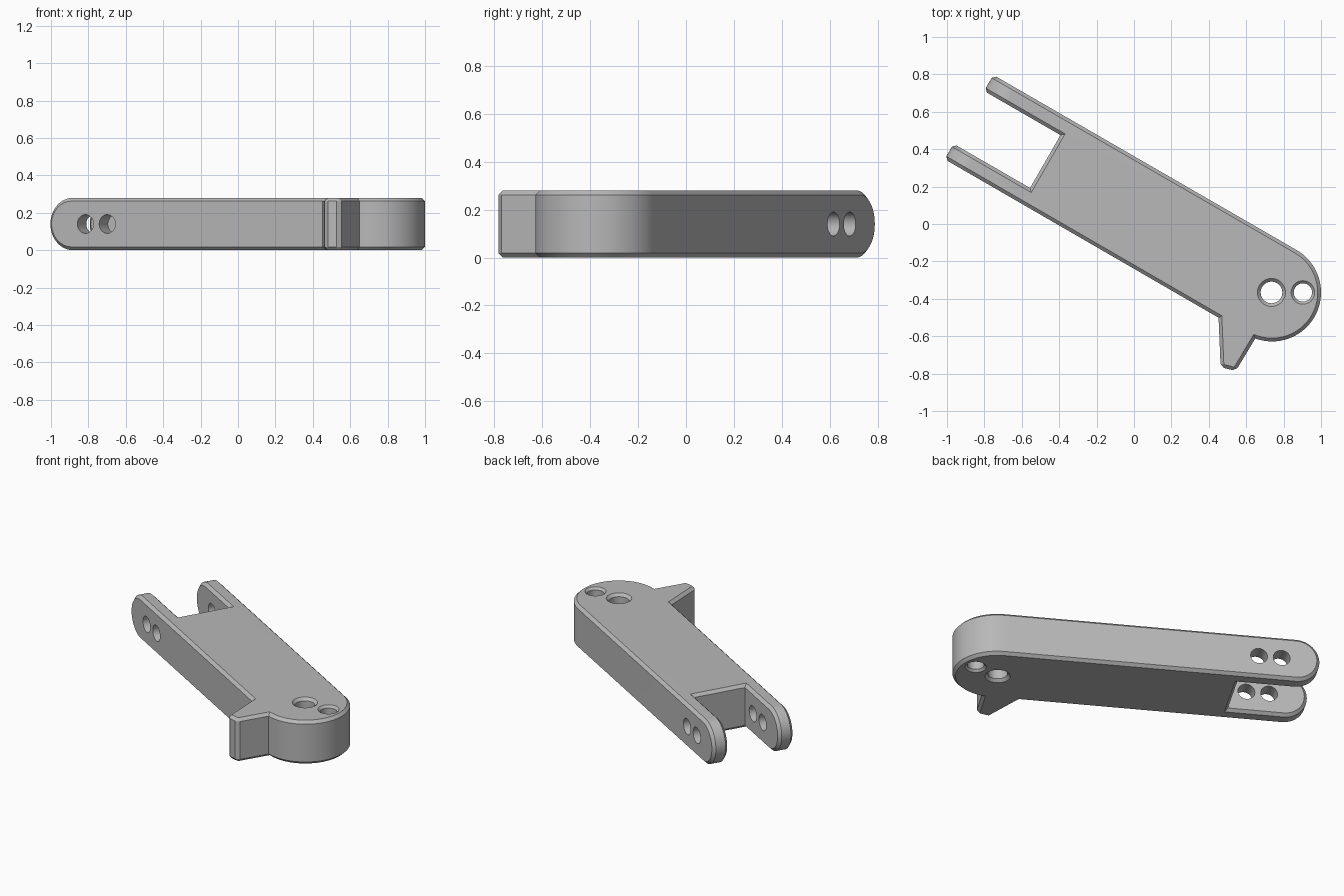
import bpy, bmesh, math
from mathutils import Vector, Matrix

if "Cube" in bpy.data.objects:
    bpy.data.objects.remove(bpy.data.objects["Cube"])

HEIGHT, RADIUS, CHAMFER, TIP = 0.28, 0.262, 0.018, 1.872
PIVOT = Vector((0.738, -0.366, 0))
TURN = Matrix.Rotation(math.radians(150), 4, 'Z')


def place(u, w, z=0.0):
    """Arm coordinates (along, across, up) to world."""
    return PIVOT + TURN @ Vector((u, w, z))


def prism(name, points, sweep):
    """Solid made by sweeping a closed outline."""
    bm = bmesh.new()
    face = bm.faces.new([bm.verts.new(p) for p in points])
    out = bmesh.ops.extrude_face_region(bm, geom=[face])
    moved = [g for g in out['geom'] if isinstance(g, bmesh.types.BMVert)]
    bmesh.ops.translate(bm, verts=moved, vec=sweep)
    bmesh.ops.recalc_face_normals(bm, faces=bm.faces[:])
    return finish(name, bm)


def finish(name, bm):
    mesh = bpy.data.meshes.new(name)
    bm.to_mesh(mesh)
    bm.free()
    obj = bpy.data.objects.new(name, mesh)
    bpy.context.collection.objects.link(obj)
    return obj


def drill(name, centre, axis, half, radius, flare=0.0, half_depth=0.0):
    """Round cutter, flared at the surfaces for a countersunk rim."""
    rings = [(-half, radius), (half, radius)]
    if flare:
        e = 0.01
        rings = [(-half_depth - e, radius + flare + e), (-half_depth + flare, radius),
                 (half_depth - flare, radius), (half_depth + e, radius + flare + e)]
    rot = Vector((0, 0, 1)).rotation_difference(axis).to_matrix()
    bm = bmesh.new()
    n = 32
    loops = [[bm.verts.new(centre + rot @ Vector((r * math.cos(i * math.tau / n),
                                                  r * math.sin(i * math.tau / n), h)))
              for i in range(n)] for h, r in rings]
    for a, b in zip(loops, loops[1:]):
        for i in range(n):
            j = (i + 1) % n
            bm.faces.new((a[i], a[j], b[j], b[i]))
    bm.faces.new(loops[0])
    bm.faces.new(loops[-1])
    bmesh.ops.recalc_face_normals(bm, faces=bm.faces[:])
    return finish(name, bm)


def boolean(obj, tool, operation):
    """Apply a boolean and remove the tool."""
    mod = obj.modifiers.new("cut", 'BOOLEAN')
    mod.operation, mod.object, mod.solver = operation, tool, 'EXACT'
    bpy.context.view_layer.update()
    graph = bpy.context.evaluated_depsgraph_get()
    mesh = bpy.data.meshes.new_from_object(obj.evaluated_get(graph))
    obj.modifiers.clear()
    obj.data = mesh
    bpy.data.objects.remove(tool)


# Plan outline: front edge, fin, round pivot end, back edge, fork slot
outline = [place(2.1, 0.258), Vector((0.452, -0.501, 0)), Vector((0.463, -0.765, 0)),
           Vector((0.544, -0.786, 0))]
for i in range(41):
    a = math.radians(-110 + 170 * i / 40)
    outline.append(PIVOT + RADIUS * Vector((math.cos(a), math.sin(a), 0)))
outline += [place(2.1, -RADIUS), place(2.1, -0.163), place(1.4, -0.163),
            place(1.4, 0.163), place(2.1, 0.163)]
for p in outline:
    p.z = -0.2
arm = prism("fork_arm", outline, Vector((0, 0, 0.7)))

# Side profile: flat slab with a half-round tip
r = HEIGHT / 2
profile = [place(-0.8, -0.9, 0)]
for i in range(25):
    a = math.radians(-90 + 180 * i / 24)
    profile.append(place(TIP - r + r * math.cos(a), -0.9, r + r * math.sin(a)))
profile.append(place(-0.8, -0.9, HEIGHT))
slab = prism("side_profile", profile, TURN.to_3x3() @ Vector((0, 1.8, 0)))
boolean(arm, slab, 'INTERSECT')

# Chamfer the outward sharp edges
bm = bmesh.new()
bm.from_mesh(arm.data)
bmesh.ops.remove_doubles(bm, verts=bm.verts[:], dist=0.0001)
sharp = [e for e in bm.edges if e.is_manifold
         and e.calc_face_angle_signed(0) > math.radians(40)]
bmesh.ops.bevel(bm, geom=sharp, offset=CHAMFER, offset_type='OFFSET', segments=1,
                profile=0.5, affect='EDGES', clamp_overlap=False)
bm.to_mesh(arm.data)
bm.free()

# Countersunk pivot holes
up = Vector((0, 0, 1))
for x, rad, flare in ((0.735, 0.058, 0.017), (0.903, 0.049, 0.014)):
    hole = drill("pivot_hole", Vector((x, -0.366, r)), up, 0.3, rad, flare, r)
    boolean(arm, hole, 'DIFFERENCE')

# Cross holes through both fork prongs
across = TURN.to_3x3() @ Vector((0, 1, 0))
for u in (1.51, 1.645):
    boolean(arm, drill("cross_hole", place(u, 0, r), across, 0.5, 0.05), 'DIFFERENCE')

# Single grey finish
grey = bpy.data.materials.new("grey")
grey.diffuse_color = (0.48, 0.48, 0.48, 1)
grey.use_nodes = True
grey.node_tree.nodes["Principled BSDF"].inputs["Base Color"].default_value = grey.diffuse_color
arm.data.materials.clear()
arm.data.materials.append(grey)
for p in arm.data.polygons:
    p.material_index = 0

bpy.context.view_layer.objects.active = arm
arm.select_set(True)
bpy.ops.object.shade_smooth_by_angle(angle=math.radians(30))
